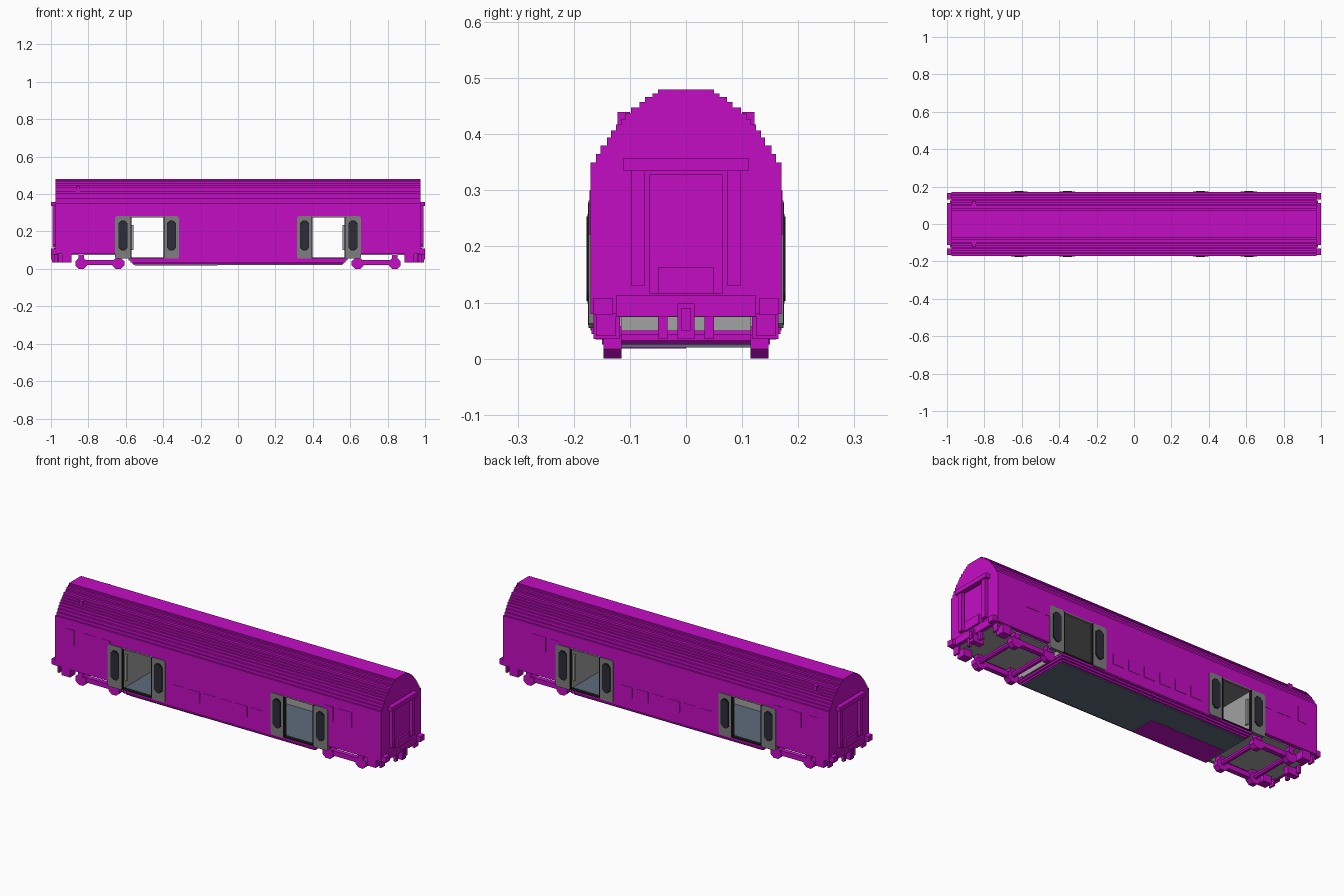
import bpy, bmesh, math

if "Cube" in bpy.data.objects:
    bpy.data.objects.remove(bpy.data.objects["Cube"], do_unlink=True)


def material(name, rgb):
    m = bpy.data.materials.new(name)
    m.use_nodes = True
    m.diffuse_color = (*rgb, 1)
    m.node_tree.nodes["Principled BSDF"].inputs["Base Color"].default_value = (*rgb, 1)
    return m


MAGENTA = material("magenta paint", (0.55, 0.004, 0.55))
DOOR = material("door gray", (0.21, 0.21, 0.21))
LIGHT = material("light gray lining", (0.36, 0.36, 0.36))
SLATE = material("slate floor", (0.11, 0.15, 0.20))
GLASS = material("dark glass", (0.025, 0.027, 0.04))
BLACK = material("black rubber", (0.01, 0.01, 0.01))


def prism(name, pts, axis, a, b, mat):
    """Extrude a 2D outline along x (pts are y,z) or along y (pts are x,z)."""
    bm = bmesh.new()
    place = (lambda p, d: (d, p[0], p[1])) if axis == "x" else (lambda p, d: (p[0], d, p[1]))
    rings = [[bm.verts.new(place(p, d)) for p in pts] for d in (a, b)]
    n = len(pts)
    bm.faces.new(rings[0])
    bm.faces.new(rings[1])
    for i in range(n):
        j = (i + 1) % n
        bm.faces.new((rings[0][i], rings[0][j], rings[1][j], rings[1][i]))
    bmesh.ops.recalc_face_normals(bm, faces=bm.faces)
    me = bpy.data.meshes.new(name)
    bm.to_mesh(me)
    bm.free()
    me.materials.append(mat)
    ob = bpy.data.objects.new(name, me)
    bpy.context.collection.objects.link(ob)
    return ob


def box(name, x, y, z, mat=MAGENTA):
    return prism(name, [(x[0], z[0]), (x[1], z[0]), (x[1], z[1]), (x[0], z[1])],
                 "y", y[0], y[1], mat)


def chamfered(x0, x1, z0, z1, c):
    return [(x0 + c, z0), (x1 - c, z0), (x1, z0 + c), (x1, z1 - c),
            (x1 - c, z1), (x0 + c, z1), (x0, z1 - c), (x0, z0 + c)]


def span(s, a, b):
    return sorted((s * a, s * b))


# Stepped roof, running the whole length and down to the door tops
steps = [(.05, .48), (.06, .473), (.073, .466), (.083, .457), (.098, .448), (.108, .437),
         (.116, .427), (.125, .417), (.134, .407), (.141, .394), (.152, .38), (.16, .365),
         (.17, .35)]
half = []
for i, (y, z) in enumerate(steps):
    half.append((y, z))
    half.append((y, steps[i + 1][1] if i + 1 < len(steps) else .28))
prism("roof_shell", half + [(-y, z) for y, z in reversed(half)], "x", -.975, .975, MAGENTA)

# Saloon floor, underside and ceiling
box("saloon_floor", (-.575, .575), (-.165, .165), (.05, .06), SLATE)
for i, (hx, hy, z0, z1) in enumerate([(.58, .168, .044, .056), (.575, .16, .034, .044),
                                      (.565, .15, .025, .034)]):
    box(f"sill_step_{i}", (-hx, hx), (-hy, hy), (z0, z1))
box("underside_plate", (-.56, .56), (-.14, .14), (.02, .025), SLATE)
box("underside_hatch", (-.55, -.11), (-.14, 0), (.018, .021))
box("saloon_ceiling", (-.575, .575), (-.16, .16), (.275, .281), DOOR)

for sy in (-1, 1):
    side = "left" if sy > 0 else "right"
    # Side wall between the doorways, with its lining
    box(f"{side}_saloon_wall", (-.396, .396), span(sy, .155, .17), (.05, .28))
    box(f"{side}_wall_lining", (-.396, .396), span(sy, .15, .155), (.06, .28), LIGHT)
    # Lower windows
    for i in range(6):
        x = -.238 + i * .0947
        box(f"{side}_lower_window_{i}", (x - .034, x + .034), span(sy, .168, .172), (.108, .166))
    # Upper windows
    for i, (x0, x1) in enumerate([(-.91, -.86), (-.81, -.73), (-.695, -.645),
                                  (.64, .69), (.72, .80)]):
        box(f"{side}_upper_window_{i}", (x0, x1), span(sy, .168, .172), (.22, .30))
    # Roof vent
    box(f"{side}_roof_vent", (-.865, -.845), span(sy, .10, .122), (.415, .44))

for sx in (-1, 1):
    end = "rear" if sx < 0 else "fore"
    # Solid end section, its floor and the bulkhead facing the saloon
    box(f"{end}_end_section", span(sx, .58, .975), (-.17, .17), (.08, .28))
    box(f"{end}_end_floor", span(sx, .59, .965), (-.15, .15), (.074, .081), LIGHT)
    box(f"{end}_bulkhead", span(sx, .572, .582), (-.165, .165), (.056, .28), LIGHT)
    box(f"{end}_underfloor_bulkhead", span(sx, .578, .585), (-.115, .115), (.045, .08), LIGHT)

    # Open sliding doors on both sides
    for sy in (-1, 1):
        tag = f"{end}_{'left' if sy > 0 else 'right'}"
        for kind, x0, x1 in (("inner", .315, .396), ("outer", .572, .658)):
            xa, xb = span(sx, x0, x1)
            prism(f"{tag}_{kind}_door", chamfered(xa, xb, .055, .282, .008), "y",
                  sy * .158, sy * .174, DOOR)
            mid = (xa + xb) / 2
            prism(f"{tag}_{kind}_door_window_seal",
                  chamfered(mid - .025, mid + .025, .098, .258, .016),
                  "y", sy * .172, sy * .1755, BLACK)
            prism(f"{tag}_{kind}_door_window",
                  chamfered(mid - .021, mid + .021, .103, .253, .014),
                  "y", sy * .174, sy * .177, GLASS)
            edge = x1 if kind == "inner" else x0
            box(f"{tag}_{kind}_door_seal", span(sx, edge - .003, edge + .003),
                span(sy, .16, .175), (.06, .278), BLACK)
        box(f"{tag}_threshold", span(sx, .396, .572), span(sy, .15, .171), (.055, .062), BLACK)
        box(f"{tag}_door_header", span(sx, .396, .572), span(sy, .155, .171), (.276, .283), DOOR)
        box(f"{tag}_grab_rail", span(sx, .56, .572), span(sy, .14, .155), (.10, .235), LIGHT)

    # Gangway on the end wall
    box(f"{end}_gangway_header", span(sx, .97, 1), (-.112, .112), (.335, .358))
    box(f"{end}_gangway_door", span(sx, .97, .982), (-.065, .065), (.115, .328))
    box(f"{end}_gangway_step", span(sx, .97, .993), (-.05, .05), (.115, .163))
    box(f"{end}_buffer_beam", span(sx, .955, .985), (-.125, .125), (.075, .113))

    # Coupler
    box(f"{end}_coupler", span(sx, .93, .995), (-.015, .015), (.035, .098))
    box(f"{end}_coupler_pin", span(sx, .99, 1), (-.008, .008), (.05, .09))

    for sy in (-1, 1):
        tag = f"{end}_{'left' if sy > 0 else 'right'}"
        box(f"{tag}_gangway_column", span(sx, .97, .992), span(sy, .073, .098), (.13, .335))
        box(f"{tag}_brake_hose", span(sx, .965, .98), span(sy, .033, .05), (.035, .09))
        box(f"{tag}_buffer", span(sx, .97, 1), span(sy, .13, .165), (.078, .108))
        box(f"{tag}_corner_step", span(sx, .89, .94), span(sy, .118, .165), (.035, .08))
        box(f"{tag}_corner_hanger", span(sx, .958, .968), span(sy, .125, .16), (.04, .08))

        # Bogie side frame with octagonal axle boxes
        xa, xb = span(sx, .61, .87)
        prism(f"{tag}_bogie_frame", chamfered(xa, xb, .022, .048, .008), "y",
              sy * .118, sy * .143, MAGENTA)
        for i, x in enumerate((.64, .838)):
            pts = [(sx * x + .032 * math.cos(math.radians(22.5 + 45 * k)) / .924,
                    .029 + .029 * math.sin(math.radians(22.5 + 45 * k)) / .924)
                   for k in range(8)]
            prism(f"{tag}_axle_box_{i}", pts, "y", sy * .115, sy * .147, MAGENTA)
            box(f"{tag}_axle_box_spring_{i}", span(sx, x - .015, x + .015),
                span(sy, .12, .15), (.045, .08))

    # Axles joining the two side frames
    for i, x in enumerate((.64, .838)):
        prism(f"{end}_axle_{i}", chamfered(sx * x - .013, sx * x + .013, .025, .05, .007),
              "y", -.12, .12, MAGENTA)
